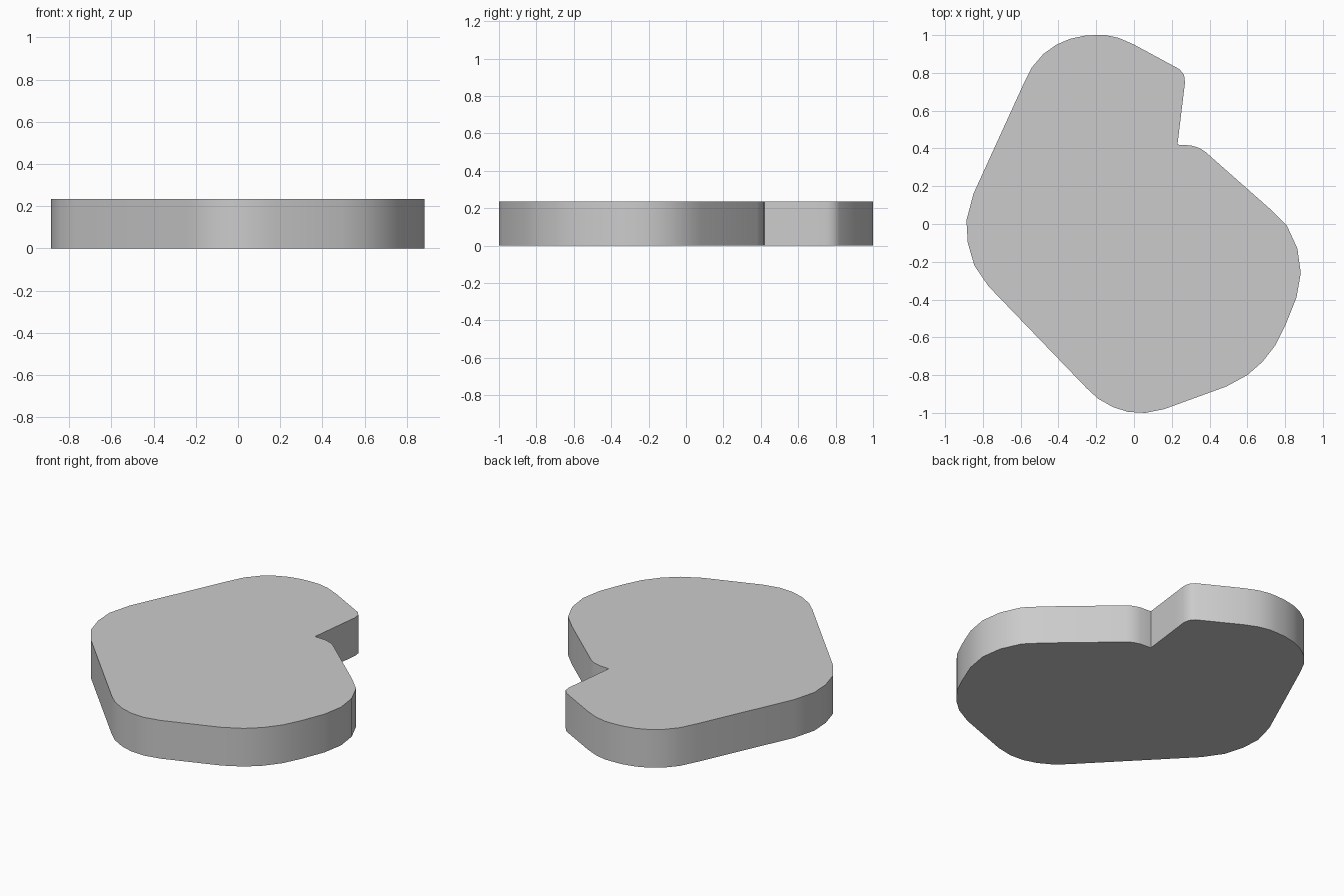
import bpy, bmesh, math

if "Cube" in bpy.data.objects:
    bpy.data.objects.remove(bpy.data.objects["Cube"])

HEIGHT = 0.235

# Outline seen from above, counter-clockwise
outline = [
    # rounded top lobe
    (-0.15, 1.0), (-0.20, 1.0), (-0.26, 0.997), (-0.34, 0.98), (-0.41, 0.95),
    (-0.48, 0.90), (-0.54, 0.83), (-0.59, 0.73),
    # left corner
    (-0.85, 0.16), (-0.887, 0.02), (-0.88, -0.10), (-0.845, -0.22), (-0.77, -0.33),
    # bottom corner
    (-0.25, -0.87), (-0.19, -0.925), (-0.11, -0.97), (-0.03, -0.995),
    (0.06, -1.0), (0.16, -0.98),
    # broad right corner
    (0.49, -0.86), (0.60, -0.80), (0.68, -0.73), (0.75, -0.64), (0.80, -0.54),
    (0.86, -0.39), (0.883, -0.26), (0.865, -0.13), (0.81, -0.01), (0.72, 0.08),
    # shoulder and notch
    (0.38, 0.38), (0.345, 0.403), (0.30, 0.416), (0.23, 0.42),
    # small tip of the top lobe
    (0.259, 0.66), (0.27, 0.75), (0.265, 0.79), (0.24, 0.82),
    (0.0, 0.95), (-0.08, 0.985),
]

# Flat slab extruded from the outline
bm = bmesh.new()
base = bm.faces.new([bm.verts.new((x, y, 0)) for x, y in outline])
result = bmesh.ops.extrude_face_region(bm, geom=[base], use_keep_orig=True)
top = [v for v in result["geom"] if isinstance(v, bmesh.types.BMVert)]
bmesh.ops.translate(bm, verts=top, vec=(0, 0, HEIGHT))
bmesh.ops.recalc_face_normals(bm, faces=bm.faces[:])
mesh = bpy.data.meshes.new("slab")
bm.to_mesh(mesh)
bm.free()

slab = bpy.data.objects.new("slab", mesh)
bpy.context.collection.objects.link(slab)

# Smooth wall, crisp rims and notch
bpy.context.view_layer.objects.active = slab
slab.select_set(True)
bpy.ops.object.shade_smooth_by_angle(angle=math.radians(40))
